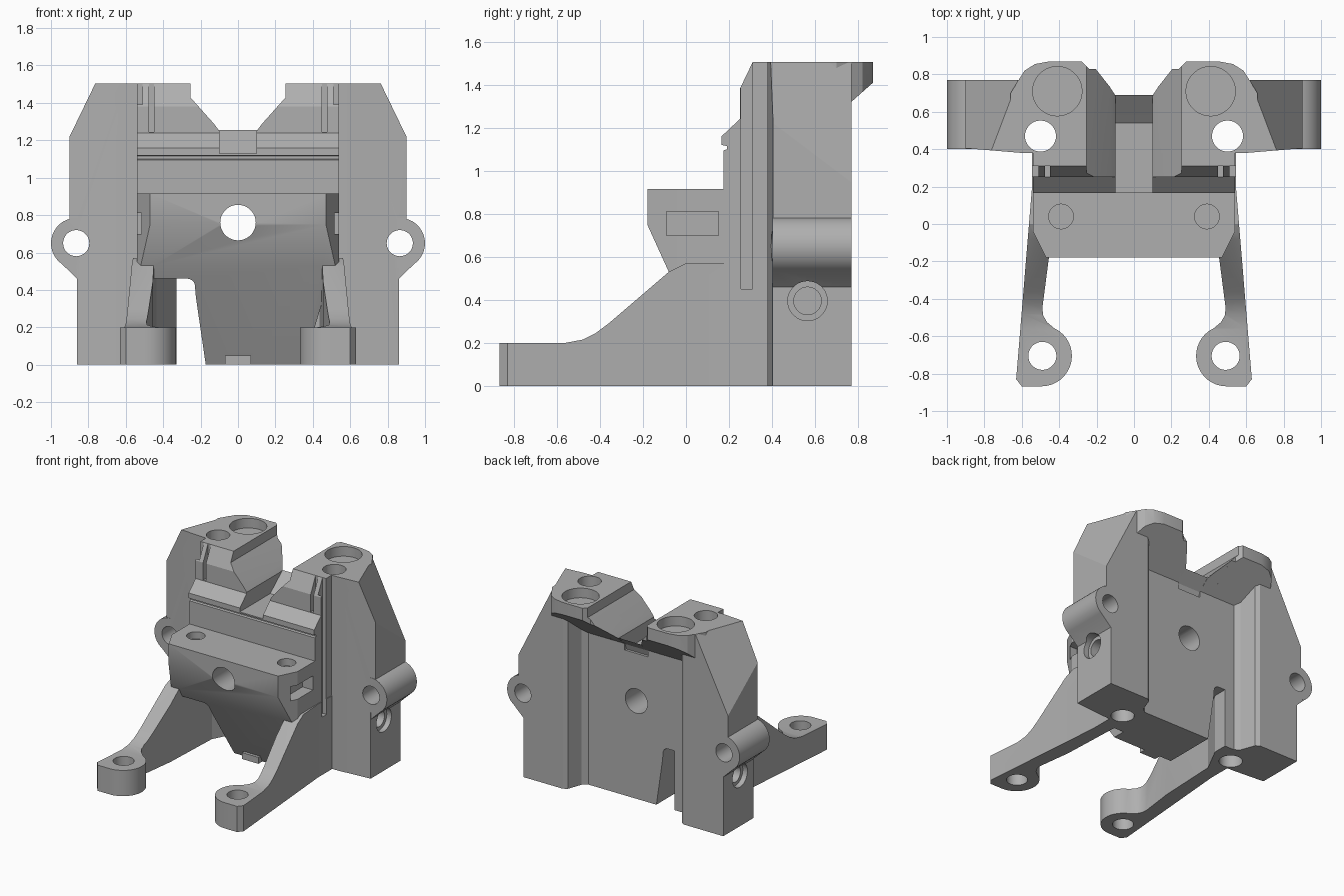
import bpy, bmesh, math
from mathutils import Matrix, Vector

cube = bpy.data.objects.get("Cube")
if cube:
    bpy.data.objects.remove(cube)

grey = bpy.data.materials.new("plain_grey")
grey.use_nodes = True
grey.diffuse_color = (0.43, 0.43, 0.43, 1)
grey.node_tree.nodes["Principled BSDF"].inputs["Base Color"].default_value = grey.diffuse_color


def add_object(name, bm):
    bmesh.ops.recalc_face_normals(bm, faces=bm.faces)
    mesh = bpy.data.meshes.new(name)
    bm.to_mesh(mesh)
    bm.free()
    mesh.materials.append(grey)
    obj = bpy.data.objects.new(name, mesh)
    bpy.context.scene.collection.objects.link(obj)
    return obj


def prism(name, axis, points, low, high, side=1):
    """Extrude a 2D outline along an axis; side=-1 mirrors it across x."""
    place = {"x": lambda a, b, t: (t * side, a, b),
             "y": lambda a, b, t: (a * side, t, b),
             "z": lambda a, b, t: (a * side, b, t)}[axis]
    bm = bmesh.new()
    base = bm.faces.new([bm.verts.new(place(a, b, low)) for a, b in points])
    top = bmesh.ops.extrude_face_region(bm, geom=[base])
    move = Vector(place(0, 0, high)) - Vector(place(0, 0, low))
    bmesh.ops.translate(bm, vec=move,
                        verts=[g for g in top["geom"] if isinstance(g, bmesh.types.BMVert)])
    return add_object(name, bm)


def arc(cx, cy, r, start, end, steps):
    angles = [math.radians(start + (end - start) * i / steps) for i in range(steps + 1)]
    return [(cx + r * math.cos(a), cy + r * math.sin(a)) for a in angles]


def cylinder(name, axis, a, b, r, low, high, side=1):
    return prism(name, axis, arc(a, b, r, 0, 350, 35), low, high, side)


def rect(a0, b0, a1, b1):
    return [(a0, b0), (a1, b0), (a1, b1), (a0, b1)]


def combine(target, tool, operation):
    """Apply a boolean and discard the tool."""
    tool.hide_render = True
    mod = target.modifiers.new("boolean", "BOOLEAN")
    mod.operation, mod.solver, mod.object = operation, "EXACT", tool
    graph = bpy.context.evaluated_depsgraph_get()
    graph.update()
    result = bpy.data.meshes.new_from_object(target.evaluated_get(graph))
    target.modifiers.clear()
    target.data = result
    bpy.data.objects.remove(tool)


def cut(target, tool):
    combine(target, tool, "DIFFERENCE")


def join(target, tool):
    combine(target, tool, "UNION")


# Central body: shelf, ridge, wall and rear overhang in one side profile
body = prism("bracket_body", "x", [
    (0.2, 0), (0.61, 0), (0.61, 1.18), (0.87, 1.41), (0.87, 1.505), (0.31, 1.505),
    (0.25, 1.38), (0.25, 1.24), (0.165, 1.16), (0.165, 1.12), (0.19, 1.115),
    (0.19, 1.1), (0.175, 1.095), (0.175, 0.915), (-0.18, 0.915), (-0.18, 0.75),
    (-0.08, 0.53)], -0.54, 0.54)

# Tapered nose beneath the shelf, and the open slot beside it
cut(body, prism("nose_taper", "y", [(0.5, 0.5), (0.32, -0.1), (0.7, -0.1), (0.7, 0.5)],
                -0.4, 0.3))
slot = prism("slot_cutter", "z", [(-0.56, -0.4), (-0.1, -0.4), (-0.1, 0.8), (-0.33, 0.8),
                                  (-0.33, 0.5), (-0.46, 0.25), (-0.56, 0.25)], -0.1, 0.6)
combine(slot, prism("slot_profile", "y", [(-0.7, -0.05), (-0.165, -0.05), (-0.225, 0.36)]
                    + arc(-0.27, 0.42, 0.04, 0, 90, 5) + [(-0.7, 0.46)], -0.5, 0.9),
        "INTERSECT")
cut(body, slot)
join(body, prism("nose_tab", "y", rect(-0.07, 0, 0.07, 0.05), 0.15, 0.3))

for side in (1, -1):
    # Angled shelf corners
    cut(body, prism("corner_cutter", "z", [(0.47, -0.25), (0.47, -0.18), (0.54, -0.04),
                                           (0.7, -0.04), (0.7, -0.25)], 0, 1, side))
    # Rounded rear collar overhanging the wall
    collar = prism("collar", "x", [(0.5, 1.0), (0.58, 1.153), (0.87, 1.41), (0.87, 1.505),
                                   (0.5, 1.505)], 0.2 * side, 0.66 * side)
    join(body, collar)
    cut(body, prism("collar_corner", "z", [(0.45, 0.95), (0.45, 0.87), (0.53, 0.855),
                                           (0.585, 0.82), (0.62, 0.765), (0.66, 0.7),
                                           (0.8, 0.7), (0.8, 0.95)], 1.0, 1.7, side))
    cut(body, prism("collar_chamfer", "z", [(0.29, 0.88), (0.24, 0.83), (0.2, 0.83),
                                            (0.2, 0.88)], 1.3, 1.7, side))

    # Side pillar with its sloping shoulder
    pillar = prism("pillar", "z", [(0.4, 0.375), (0.6, 0.38), (0.9, 0.405), (0.9, 0.77),
                                   (0.52, 0.77), (0.49, 0.75), (0.45, 0.64), (0.4, 0.6)],
                   0, 1.505, side)
    cut(pillar, prism("pillar_step", "y", [(0.86, -0.1), (0.86, 0.6), (0.9, 0.7), (1, 0.7),
                                           (1, -0.1)], 0.2, 0.9, side))
    normal = Vector((side, 0.378, 0.5)).normalized()
    bm = bmesh.new()
    bmesh.ops.create_cube(bm, size=3)
    bm.transform(Matrix.Translation(Vector((0.76 * side, 0.4, 1.505)) + normal * 1.5)
                 @ normal.to_track_quat("Z", "Y").to_matrix().to_4x4())
    cut(pillar, add_object("shoulder_cutter", bm))
    join(body, pillar)

    # Hinge lug with a web below
    join(body, prism("lug_web", "y", [(0.8, 0.46), (0.86, 0.46), (0.96, 0.556), (0.8, 0.7)],
                     0.403, 0.769, side))
    join(body, cylinder("lug", "y", 0.865, 0.65, 0.135, 0.401, 0.7695, side))

    # Leg: side profile intersected with the plan outline of leg and round foot
    leg = prism("leg", "x", [
        (-0.9, 0), (0.42, 0), (0.42, 0.57), (0, 0.57), (-0.08, 0.53), (-0.36, 0.29),
        (-0.42, 0.245), (-0.48, 0.215), (-0.56, 0.2), (-0.9, 0.2)],
        0.2 * side, 0.8 * side)
    plan = [(0.545, 0.41), (0.545, 0.2), (0.63, -0.83), (0.6, -0.868)]
    plan += arc(0.495, -0.705, 0.163, 270, 115, 16)
    plan += [(0.465, -0.525), (0.485, -0.49), (0.49, -0.45), (0.455, -0.18), (0.43, 0.41)]
    combine(leg, prism("leg_plan", "z", plan, -0.1, 0.8, side), "INTERSECT")
    join(body, leg)

# Notch through the top, with a ramp rising to the rear lip
half = [(0.1, 1.13), (0.1, 1.25), (0.13, 1.29), (0.255, 1.43), (0.255, 1.7)]
cut(body, prism("notch_cutter", "y", half + [(-x, z) for x, z in reversed(half)], 0, 1))
join(body, prism("notch_ramp", "x", [(0.5, 1.1), (0.54, 1.131), (0.69, 1.255),
                                     (0.605, 1.175), (0.58, 1.1)], -0.105, 0.105))

# Bores, pockets and grooves
cut(body, cylinder("wall_bore", "y", 0, 0.76, 0.095, -0.5, 1))
for side in (1, -1):
    cut(body, cylinder("pillar_bore", "z", 0.5, 0.47, 0.083, -0.1, 1.7, side))
    cut(body, cylinder("socket", "z", 0.41, 0.71, 0.132, 1.43, 1.7, side))
    cut(body, cylinder("foot_bore", "z", 0.49, -0.705, 0.075, -0.1, 0.4, side))
    cut(body, cylinder("shelf_socket", "z", 0.39, 0.04, 0.066, 0.86, 1.0, side))
    cut(body, cylinder("lug_bore", "y", 0.865, 0.65, 0.07, 0.2, 0.9, side))
    for r, depth in ((0.092, 0.82), (0.064, 0.66)):
        cut(body, cylinder("side_bore", "x", 0.565, 0.395, r, depth * side, 1.1 * side))
    cut(body, prism("side_pocket", "x", rect(-0.09, 0.7, 0.15, 0.81),
                    0.45 * side, 0.7 * side))
    cut(body, prism("side_groove", "z", rect(0.51, 0.255, 0.7, 0.31), 0.45, 1.7, side))
    cut(body, prism("front_groove", "z", rect(0.45, 0.2, 0.475, 0.31), 1.245, 1.7, side))

# Smooth the round walls, keep the machined edges crisp
body.hide_render = False
body.data.shade_smooth()
body.data.set_sharp_from_angle(angle=math.radians(25))
